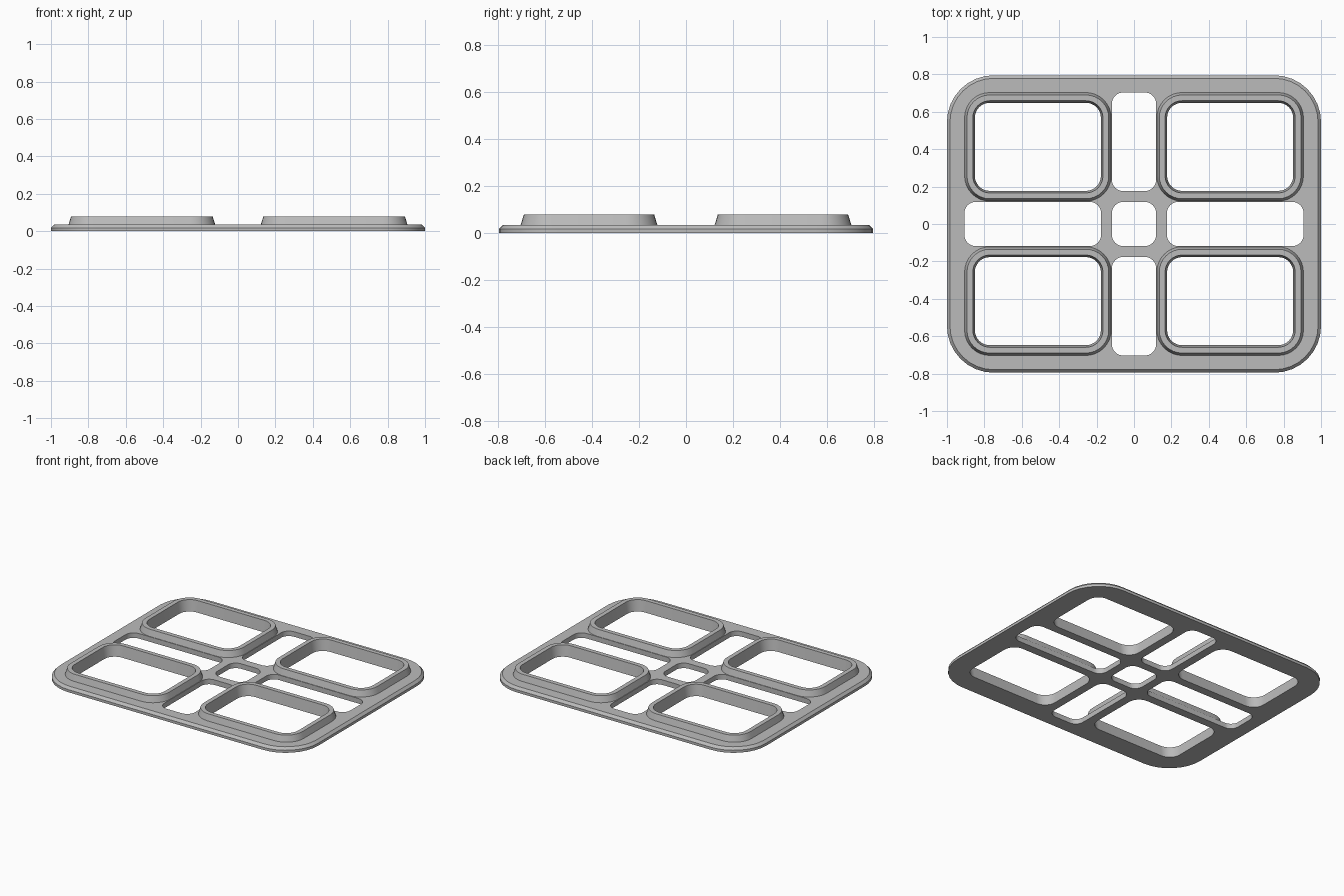
import bpy, bmesh, math
from mathutils import Vector

cube = bpy.data.objects.get("Cube")
if cube:
    bpy.data.objects.remove(cube)

PLATE_TOP, RIM_TOP = 0.035, 0.078
bm = bmesh.new()


def loop(x0, x1, y0, y1, radius, z, inset=0.0, steps=8):
    """Closed rounded rectangle of vertices, shrunk by inset."""
    x0, x1, y0, y1 = x0 + inset, x1 - inset, y0 + inset, y1 - inset
    r = radius - inset
    centres = [(x1 - r, y1 - r), (x0 + r, y1 - r), (x0 + r, y0 + r), (x1 - r, y0 + r)]
    verts = []
    for i, (cx, cy) in enumerate(centres):
        for k in range(steps + 1):
            a = math.pi / 2 * (i + k / steps)
            verts.append(bm.verts.new((cx + r * math.cos(a), cy + r * math.sin(a), z)))
    return verts


def skin(loops):
    """Join successive loops with quads."""
    for a, b in zip(loops, loops[1:]):
        n = len(a)
        for i in range(n):
            j = (i + 1) % n
            bm.faces.new((a[i], a[j], b[j], b[i]))


def fill(loops, up):
    """Flat face bounded by the first loop, with the others as holes."""
    edges = []
    for lp in loops:
        for i, v in enumerate(lp):
            w = lp[(i + 1) % len(lp)]
            edges.append(bm.edges.get((v, w)) or bm.edges.new((v, w)))
    bmesh.ops.triangle_fill(bm, edges=edges, use_beauty=True, normal=Vector((0, 0, up)))


# Outer edge of the plate, chamfered at the top
edge = [loop(-1, 1, -0.795, 0.795, 0.25, z, inset)
        for z, inset in ((0, 0), (0.018, 0), (PLATE_TOP, 0.016))]
skin(edge)
bottom, top = [edge[0]], [edge[-1]]

# Centre opening and four slots between the cells
slots = [(-0.118, 0.118, -0.118, 0.118)]
for s in (-1, 1):
    slots.append((-0.118, 0.118, *sorted((s * 0.176, s * 0.703))))
    slots.append((*sorted((s * 0.176, s * 0.907)), -0.118, 0.118))
for rect in slots:
    wall = [loop(*rect, 0.06, z) for z in (0, PLATE_TOP)]
    skin(wall)
    bottom.append(wall[0])
    top.append(wall[1])

# Four raised cell rims with sloping outer and inner walls
for sx in (-1, 1):
    for sy in (-1, 1):
        rect = (*sorted((sx * 0.122, sx * 0.906)), *sorted((sy * 0.122, sy * 0.703)))
        rim = [loop(*rect, 0.135, z, inset) for z, inset in
               ((PLATE_TOP, 0), (RIM_TOP, 0.013), (RIM_TOP, 0.044), (0, 0.055))]
        skin(rim)
        top.append(rim[0])
        bottom.append(rim[-1])

fill(top, 1)
fill(bottom, -1)
bmesh.ops.recalc_face_normals(bm, faces=bm.faces[:])

mesh = bpy.data.meshes.new("tray_frame")
bm.to_mesh(mesh)
bm.free()
tray = bpy.data.objects.new("tray_frame", mesh)
bpy.context.collection.objects.link(tray)

# Plain grey finish
grey = bpy.data.materials.new("plain_grey")
grey.use_nodes = True
colour = (0.5, 0.5, 0.5, 1)
grey.diffuse_color = colour
grey.node_tree.nodes["Principled BSDF"].inputs["Base Color"].default_value = colour
mesh.materials.append(grey)

bpy.context.view_layer.objects.active = tray
tray.select_set(True)
bpy.ops.object.shade_smooth_by_angle(angle=math.radians(30))
